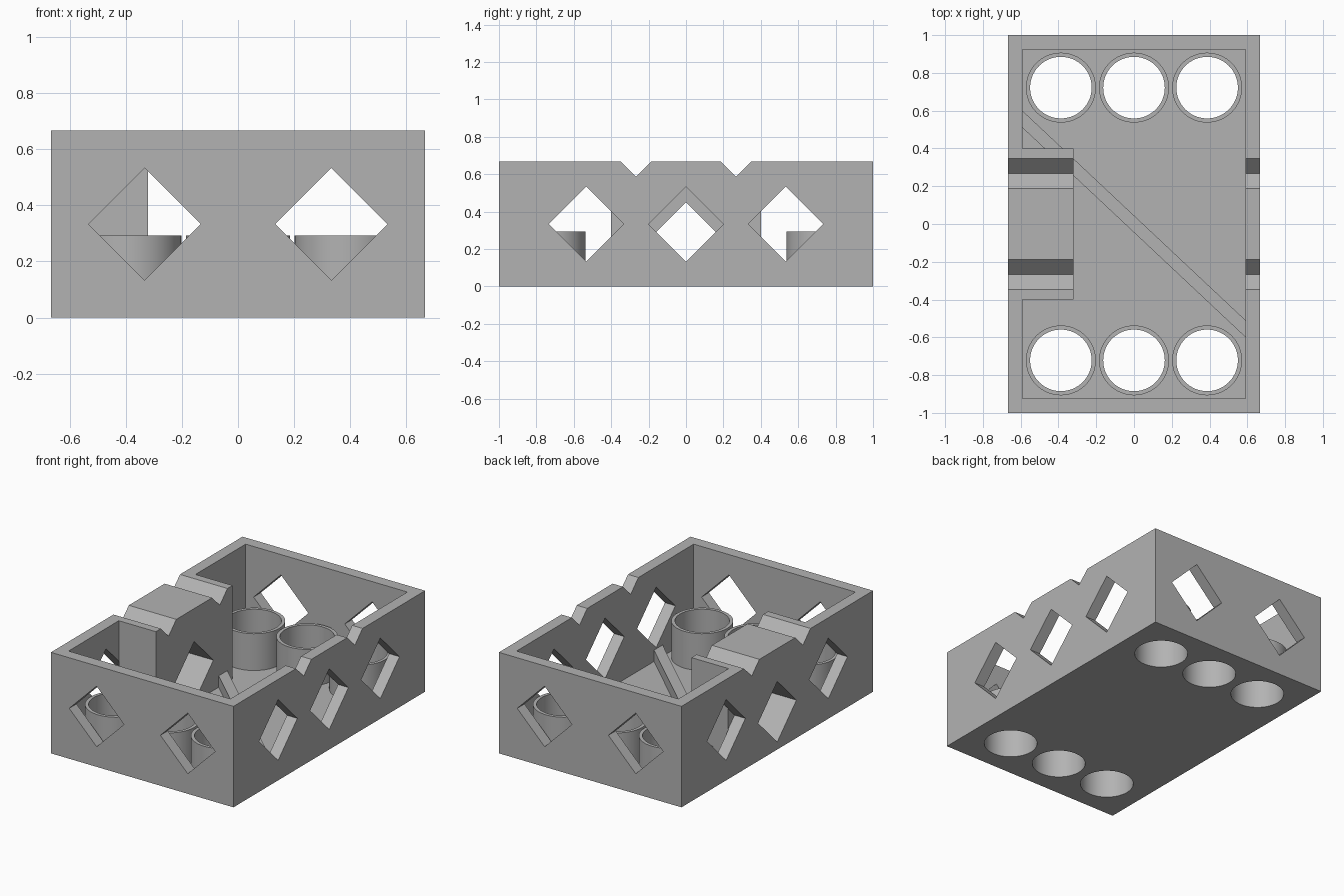
import bpy, bmesh, math
from mathutils import Vector

if "Cube" in bpy.data.objects:
    bpy.data.objects.remove(bpy.data.objects["Cube"], do_unlink=True)

X, Y, H = 0.667, 1.0, 0.667      # half width, half length, height
WALL, FLOOR = 0.076, 0.05
IX, IY = X - WALL, Y - WALL      # inner faces of the walls
BLOCK_X, BLOCK_Y = -0.32, 0.4    # inner faces of the side block
TUBE_R, HOLE_R, TUBE_TOP = 0.185, 0.163, 0.293
TUBES = [(x, y) for x in (-0.387, 0, 0.387) for y in (-0.722, 0.722)]

grey = bpy.data.materials.new("plain grey")
grey.use_nodes = True
colour = (0.45, 0.45, 0.45, 1)
grey.diffuse_color = colour
grey.node_tree.nodes["Principled BSDF"].inputs["Base Color"].default_value = colour


def make_object(name, bm):
    bmesh.ops.recalc_face_normals(bm, faces=bm.faces)
    mesh = bpy.data.meshes.new(name)
    bm.to_mesh(mesh)
    bm.free()
    mesh.materials.append(grey)
    obj = bpy.data.objects.new(name, mesh)
    bpy.context.collection.objects.link(obj)
    return obj


def prism(name, outline, axis, start, end):
    """Extrude a 2D outline along an axis: x takes (y, z), y takes (x, z), z takes (x, y)."""
    def place(p, d):
        a, b = p
        return {"x": (d, a, b), "y": (a, d, b), "z": (a, b, d)}[axis]
    bm = bmesh.new()
    face = bm.faces.new([bm.verts.new(place(p, start)) for p in outline])
    ext = bmesh.ops.extrude_face_region(bm, geom=[face])
    shift = Vector(place((0, 0), end - start))
    bmesh.ops.translate(bm, vec=shift, verts=[v for v in ext["geom"] if isinstance(v, bmesh.types.BMVert)])
    return make_object(name, bm)


def rectangle(a, b):
    return [(-a, -b), (a, -b), (a, b), (-a, b)]


def diamond(u, z, r=0.2):
    return [(u - r, z), (u, z - r), (u + r, z), (u, z + r)]


def circle(x, y, r, n=64):
    return [(x + r * math.cos(math.tau * i / n), y + r * math.sin(math.tau * i / n)) for i in range(n)]


def cut(target, cutter):
    cutter.hide_render = True
    mod = target.modifiers.new("cut", "BOOLEAN")
    mod.operation, mod.solver, mod.object = "DIFFERENCE", "EXACT", cutter
    bpy.context.view_layer.objects.active = target
    bpy.ops.object.modifier_apply(modifier=mod.name)
    bpy.data.objects.remove(cutter, do_unlink=True)


def smooth(obj):
    bpy.ops.object.select_all(action="DESELECT")
    obj.select_set(True)
    bpy.context.view_layer.objects.active = obj
    bpy.ops.object.shade_smooth_by_angle(angle=math.radians(30))


# Tray with a solid block left standing on one long side
tray = prism("tray", rectangle(X, Y), "z", 0, H)
cavity = [(-IX, -IY), (IX, -IY), (IX, IY), (-IX, IY),
          (-IX, BLOCK_Y), (BLOCK_X, BLOCK_Y), (BLOCK_X, -BLOCK_Y), (-IX, -BLOCK_Y)]
cut(tray, prism("cavity_cutter", cavity, "z", FLOOR, H + 0.1))

# Diamond windows in the end walls and the side walls
for side in (-1, 1):
    for x in (-0.333, 0.333):
        cut(tray, prism("end_window_cutter", diamond(x, 0.333), "y", side * (IY - 0.003), side * (Y + 0.1)))
    for y in (-0.533, 0.533):
        cut(tray, prism("side_window_cutter", diamond(y, 0.333), "x", side * (IX - 0.003), side * (X + 0.1)))
cut(tray, prism("middle_window_cutter", diamond(0, 0.333), "x", IX - 0.01, X + 0.1))
cut(tray, prism("block_window_cutter", diamond(0, 0.25), "x", -X - 0.1, BLOCK_X + 0.1))

# V grooves across the rims and the block
for y in (-0.267, 0.267):
    cut(tray, prism("groove_cutter", diamond(y, H, 0.08), "x", -X - 0.1, X + 0.1))

# Round holes through the floor, with a tube standing on each
for i, (x, y) in enumerate(TUBES):
    cut(tray, prism("hole_cutter", circle(x, y, HOLE_R), "z", -0.1, FLOOR + 0.1))
    tube = prism(f"tube_{i + 1}", circle(x, y, TUBE_R), "z", FLOOR - 0.01, TUBE_TOP)
    cut(tube, prism("bore_cutter", circle(x, y, HOLE_R), "z", -0.1, H))
    smooth(tube)
smooth(tray)

# Low diagonal rib across the floor
rib = [(-IX, 0.51), (IX, -0.6), (IX, -0.51), (-IX, 0.6)]
prism("diagonal_rib", rib, "z", FLOOR - 0.01, 0.125)
